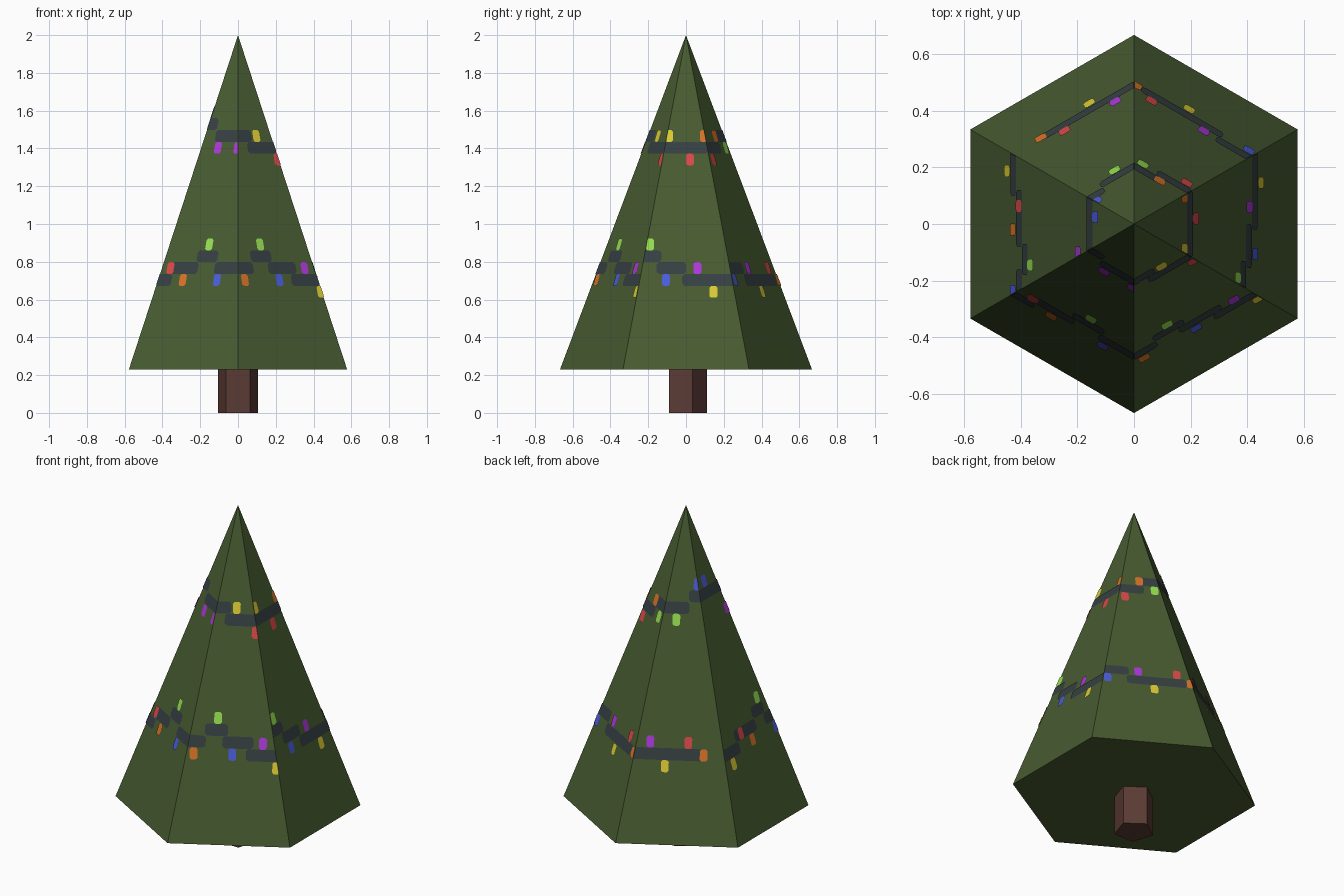
import bpy, bmesh, math

if "Cube" in bpy.data.objects:
    bpy.data.objects.remove(bpy.data.objects["Cube"])

APEX, BASE, RADIUS = 2.0, 0.23, 0.667
STEP = 0.0627            # height of one garland row
LOW, HIGH = 0.64, 1.34   # centre height of row 0 of each garland


def material(name, rgb):
    m = bpy.data.materials.new(name)
    m.diffuse_color = (*rgb, 1)
    m.use_nodes = True
    m.node_tree.nodes["Principled BSDF"].inputs["Base Color"].default_value = m.diffuse_color
    return m


COLOURS = {
    "R": material("light_red", (0.70, 0.065, 0.065)),
    "O": material("light_orange", (0.68, 0.17, 0.02)),
    "Y": material("light_yellow", (0.72, 0.60, 0.035)),
    "G": material("light_green", (0.30, 0.74, 0.08)),
    "B": material("light_blue", (0.07, 0.11, 0.72)),
    "P": material("light_purple", (0.42, 0.04, 0.70)),
}
CORD = material("cord_slate", (0.036, 0.050, 0.055))
LEAF = material("needle_green", (0.064, 0.105, 0.031))
BARK = material("bark_brown", (0.105, 0.044, 0.034))


def cone(name, sides, r1, r2, z0, z1, mat):
    """Flat-sided cone or prism with one corner pointing back (+y)."""
    bm = bmesh.new()
    bmesh.ops.create_cone(bm, cap_ends=True, segments=sides, radius1=r1, radius2=r2, depth=z1 - z0)
    bmesh.ops.remove_doubles(bm, verts=bm.verts, dist=1e-5)
    for v in bm.verts:
        v.co.z += (z0 + z1) / 2
    # turn so that a corner lies on +y
    low = max((v for v in bm.verts if v.co.z < z0 + 0.001), key=lambda v: v.co.y)
    turn = math.pi / 2 - math.atan2(low.co.y, low.co.x)
    for v in bm.verts:
        x, y = v.co.x, v.co.y
        v.co.x = x * math.cos(turn) - y * math.sin(turn)
        v.co.y = x * math.sin(turn) + y * math.cos(turn)
    finish(name, bm, [mat])


def finish(name, bm, mats):
    me = bpy.data.meshes.new(name)
    bm.to_mesh(me)
    bm.free()
    for m in mats:
        me.materials.append(m)
    bpy.context.collection.objects.link(bpy.data.objects.new(name, me))


def plate(bm, angle, t0, t1, zc, cut, mat=0):
    """Thin chamfered plate lying on the tree side that faces the given angle."""
    a, h = math.radians(angle), STEP / 2
    outline = [(t0 + cut, zc - h), (t1 - cut, zc - h), (t1, zc - h + cut), (t1, zc + h - cut),
               (t1 - cut, zc + h), (t0 + cut, zc + h), (t0, zc + h - cut), (t0, zc - h + cut)]
    verts = []
    for t, z in outline:
        k = (APEX - z) / (APEX - BASE)
        half = RADIUS / 2 * k
        t = max(-half, min(half, t))
        d = RADIUS * math.cos(math.pi / 6) * k + 0.003
        verts.append(bm.verts.new((math.cos(a) * d - math.sin(a) * t,
                                   math.sin(a) * d + math.cos(a) * t, z + 0.001)))
    bm.faces.new(verts).material_index = mat


# tree body and trunk
cone("tree_body", 6, RADIUS, 0, BASE, APEX, LEAF)
cone("trunk", 5, 0.11, 0.11, 0, BASE + 0.01, BARK)

# cord pieces by side angle: (row, start, end) along the side
cord_low = {
    0: [(3, -.24, -.13), (2, -.155, 0), (1, -.02, .26)],
    60: [(2, -.26, -.10), (1, -.115, .215)],
    120: [(1, -.26, .13)],
    180: [(1, -.26, -.10), (2, -.12, .08), (3, .07, .18), (2, .16, .26)],
    240: [(1, -.26, -.16), (2, -.18, -.01), (3, -.027, .10), (2, .09, .26)],
    300: [(2, -.26, -.14), (3, -.146, -.02), (2, -.05, .12), (1, .08, .26)],
}
cord_high = {
    0: [(1, -.12, .12)],
    60: [(1, -.12, .02), (2, 0, .12)],
    120: [(2, -.12, .035), (3, .03, .12)],
    180: [(3, -.12, .12)],
    240: [(3, -.12, -.032), (2, -.035, .12)],
    300: [(2, -.12, -.02), (1, -.055, .12)],
}
bm = bmesh.new()
for base, ring in ((LOW, cord_low), (HIGH, cord_high)):
    for angle, pieces in ring.items():
        for row, t0, t1 in pieces:
            plate(bm, angle, t0, t1, base + row * STEP, 0.012)
finish("garland_cord", bm, [CORD])

# light bulbs by side angle: (colour, row, position)
bulbs_low = {
    0: [("G", 4, -.19), ("B", 1, -.105), ("P", 2, .06), ("Y", 0, .145)],
    60: [("B", 1, -.22), ("P", 2, -.049), ("Y", 0, .034), ("R", 2, .163), ("O", 1, .236)],
    120: [("P", 2, -.158), ("Y", 0, -.076), ("R", 2, .048), ("O", 1, .133)],
    180: [("Y", 0, -.187), ("R", 2, -.063), ("O", 1, .02), ("G", 4, .144), ("B", 1, .235)],
    240: [("R", 2, -.177), ("O", 1, -.09), ("G", 4, .036), ("B", 1, .118)],
    300: [("O", 1, -.204), ("G", 4, -.076), ("B", 1, .006), ("P", 2, .171), ("Y", 0, .246)],
}
bulbs_high = {
    0: [("Y", 2, -.09), ("R", 0, .02), ("O", 2, .095)],
    60: [("R", 0, -.088), ("O", 2, -.003), ("G", 1, .078)],
    120: [("G", 1, -.035), ("B", 4, .075)],
    180: [("B", 4, -.025), ("P", 1, .10)],
    240: [("P", 1, -.008), ("P", 1, .11)],
    300: [("Y", 2, .009), ("R", 0, .115)],
}
keys = list(COLOURS)
bm = bmesh.new()
for base, ring in ((LOW, bulbs_low), (HIGH, bulbs_high)):
    for angle, items in ring.items():
        for colour, row, t in items:
            plate(bm, angle, t - 0.021, t + 0.021, base + row * STEP, 0.009, keys.index(colour))
for v in bm.verts:       # lift the bulbs just above the cord
    v.co.x *= 1.004
    v.co.y *= 1.004
finish("light_bulbs", bm, list(COLOURS.values()))
